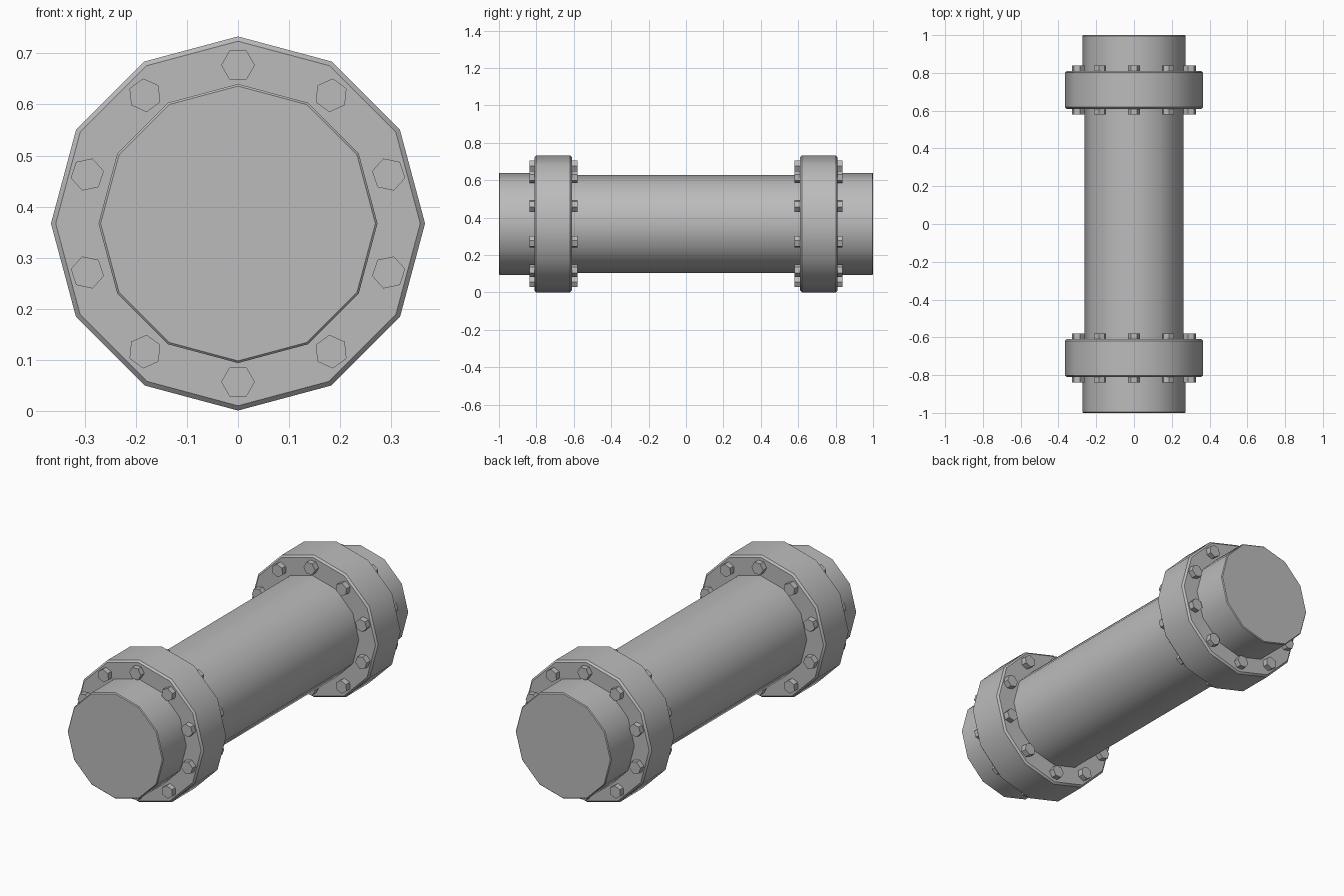
import bpy
from math import radians, sin, cos, pi
from mathutils import Matrix

cube = bpy.data.objects.get("Cube")
if cube:
    bpy.data.objects.remove(cube, do_unlink=True)

AXIS_Z = 0.367      # height of the pipe axis
BOLTS = 10

steel = bpy.data.materials.new("grey_steel")
steel.use_nodes = True
grey = (0.5, 0.5, 0.5, 1)
steel.diffuse_color = grey
steel.node_tree.nodes["Principled BSDF"].inputs["Base Color"].default_value = grey


def prism(name, sides, radius, y0, y1, x=0, z=AXIS_Z, spin=0, bevel=0):
    """Prism along y from y0 to y1, turned about its own axis by spin."""
    bpy.ops.mesh.primitive_cylinder_add(vertices=sides, radius=radius, depth=y1 - y0)
    ob = bpy.context.object
    ob.name = name
    ob.data.materials.append(steel)
    turn = Matrix.Rotation(spin, 4, 'Y') @ Matrix.Rotation(radians(90), 4, 'X')
    ob.data.transform(turn)
    ob.location = (x, (y0 + y1) / 2, z)
    if bevel:
        mod = ob.modifiers.new("soft_edge", 'BEVEL')
        mod.width = bevel
        mod.segments = 1
        mod.limit_method = 'ANGLE'
        mod.angle_limit = radians(60)
        bpy.ops.object.shade_smooth_by_angle(angle=radians(60))
    return ob


# Long pipe between the two joints
prism("pipe", 12, 0.262, -0.7, 0.7, bevel=0.004)

for side, label in ((-1, "front"), (1, "back")):
    # Wide collar and the stub end that sticks out of it
    lo, hi = sorted((side * 0.61, side * 0.81))
    prism(label + "_flange", 12, 0.366, lo, hi, bevel=0.009)
    lo, hi = sorted((side * 0.7, side * 1.0))
    prism(label + "_pipe_end", 12, 0.273, lo, hi, bevel=0.004)

    # Ring of hex bolts passing through the collar
    lo, hi = sorted((side * 0.58, side * 0.838))
    for i in range(BOLTS):
        a = 2 * pi * i / BOLTS
        prism(f"{label}_bolt_{i + 1}", 6, 0.033, lo, hi,
              x=0.31 * sin(a), z=AXIS_Z + 0.31 * cos(a), spin=a + pi / 6)
